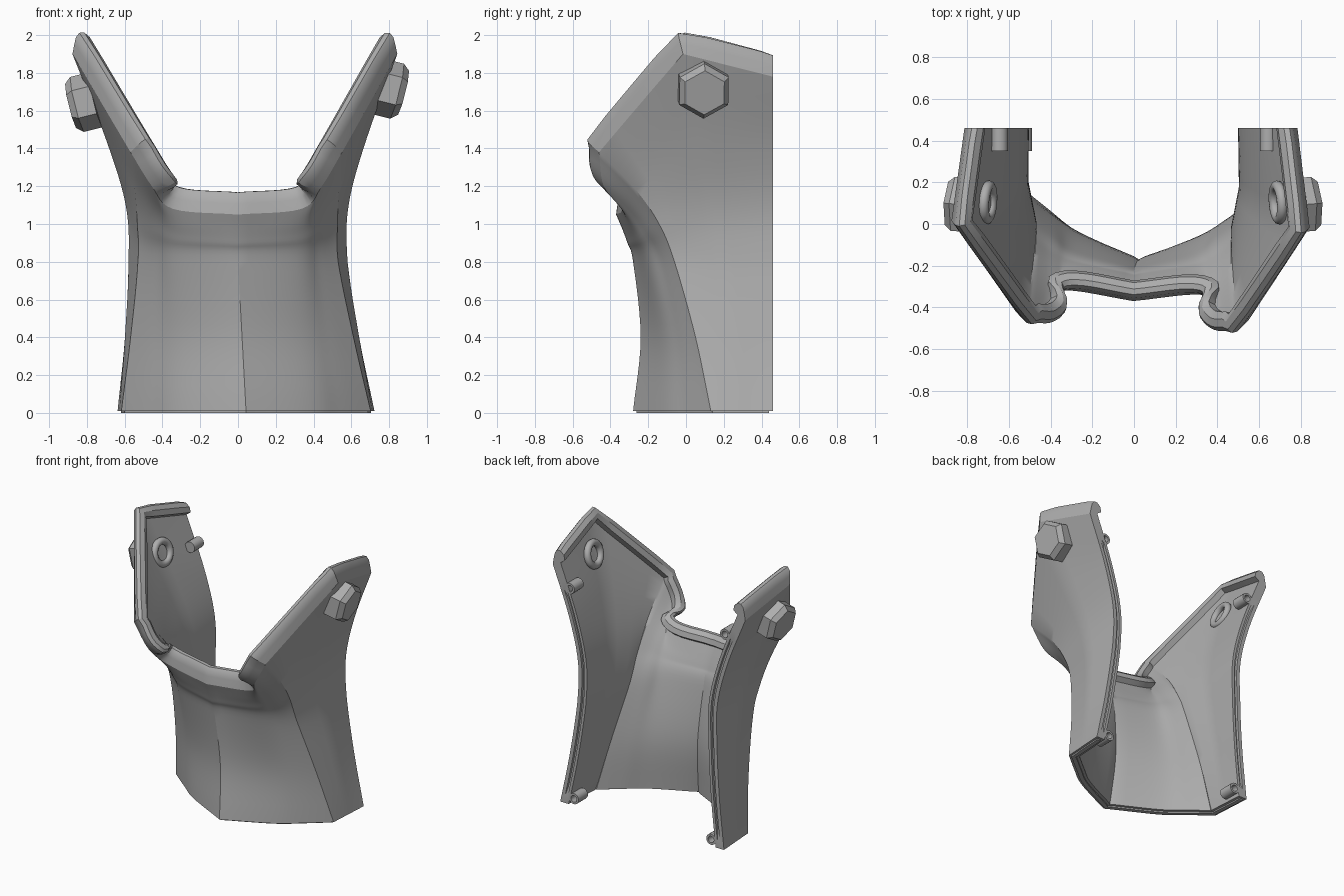
import bpy, bmesh, math
from mathutils import Vector

cube = bpy.data.objects.get("Cube")
if cube:
    bpy.data.objects.remove(cube, do_unlink=True)

grey = bpy.data.materials.new("plain_grey")
grey.use_nodes = True
GREY = (0.42, 0.42, 0.42, 1)
grey.diffuse_color = GREY
grey.node_tree.nodes["Principled BSDF"].inputs["Base Color"].default_value = GREY

BACK, BASE, THICK = 0.46, 0.01, 0.07


def finish(name, bm, angle=28):
    bmesh.ops.remove_doubles(bm, verts=bm.verts, dist=0.0005)
    bmesh.ops.recalc_face_normals(bm, faces=bm.faces)
    mesh = bpy.data.meshes.new(name)
    bm.to_mesh(mesh)
    bm.free()
    mesh.materials.append(grey)
    ob = bpy.data.objects.new(name, mesh)
    bpy.context.collection.objects.link(ob)
    bpy.ops.object.select_all(action='DESELECT')
    ob.select_set(True)
    bpy.context.view_layer.objects.active = ob
    bpy.ops.object.shade_smooth_by_angle(angle=math.radians(angle))
    return ob


def spline(pts, steps):
    """Smooth curve through the points."""
    ext = [pts[0] * 2 - pts[1]] + pts + [pts[-1] * 2 - pts[-2]]
    out = []
    for i in range(1, len(ext) - 2):
        a, b, c, d = ext[i - 1:i + 3]
        for k in range(steps):
            t = k / steps
            out.append(b + (c - a) * t / 2 + (a * 2 - b * 5 + c * 4 - d) * t * t / 2
                       + (b * 3 - a - c * 3 + d) * t ** 3 / 2)
    return out + [pts[-1].copy()]


# Outer wall ribs, bottom to rim: centre, front, corner, crease, side, back
RIBS = [
    [(0, -.28, BASE), (0, -.24, .4), (0, -.28, .8), (0, -.31, .9), (0, -.34, .98), (0, -.37, 1.05)],
    [(.34, -.11, BASE), (.31, -.12, .4), (.31, -.2, .8), (.31, -.25, .92), (.32, -.29, 1), (.34, -.33, 1.08)],
    [(.5, .01, BASE), (.46, -.03, .4), (.43, -.12, .8), (.43, -.2, .96), (.43, -.29, 1.08), (.45, -.42, 1.2)],
    [(.66, .14, BASE), (.59, .06, .4), (.53, -.05, .8), (.53, -.13, 1), (.54, -.25, 1.18), (.56, -.44, 1.38)],
    [(.67, .3, BASE), (.62, .26, .4), (.58, .2, .8), (.59, .15, 1.1), (.69, .08, 1.45), (.86, 0, 1.9)],
    [(.68, BACK, BASE), (.62, BACK, .4), (.58, BACK, .8), (.58, BACK, 1.1), (.66, BACK, 1.42), (.8, BACK, 1.78)],
]
ribs = [spline([Vector(p) for p in rib], 6) for rib in RIBS]
ROWS = len(ribs[0])


def skew(p):
    """Slight lean that makes the two sides differ."""
    shift = .043 * max(0, 1 - p.z / .8) - .015 * max(0, p.z - .8)
    return Vector((p.x + shift, p.y - .04 * p.x * (BACK - p.y), p.z))


# Wall rows across the half, then mirrored to the full width
grid = []
for r in range(ROWS):
    front = spline([rib[r] for rib in ribs[:4]], 6)
    side = [ribs[a][r].lerp(ribs[a + 1][r], k / 5) for a in (3, 4) for k in range(1, 6)]
    half = front + side
    mirror = [Vector((-p.x, p.y, p.z)) for p in reversed(half[1:])]
    grid.append([skew(p) for p in mirror + half])
COLS = len(grid[0])

# Rim section: (inward, upward) offsets from the wall's top edge
RIM = [(.03, .05), (.05, .08), (.075, .095), (.1, .085), (.118, .05), (.112, .01)]


def pin(p, c):
    if c in (0, COLS - 1):
        p.y = BACK
    return p


outer, rim, inner = [], [], []
for c in range(COLS):
    lo, hi = max(c - 1, 0), min(c + 1, COLS - 1)
    col_out, col_in = [], []
    for r in range(ROWS):
        across = (grid[r][hi] - grid[r][c]).normalized() + (grid[r][c] - grid[r][lo]).normalized()
        along = grid[min(r + 1, ROWS - 1)][c] - grid[max(r - 1, 0)][c]
        n = across.cross(along).normalized()
        p = grid[r][c]
        q = pin(p - n * THICK, c)
        if r == 0:
            q.z = BASE
        col_out.append(p)
        col_in.append(q)
    up = n.cross(across).normalized()
    outer.append(col_out)
    inner.append(col_in)
    rim.append([pin(p - n * a + up * b, c) for a, b in RIM])

# Shell: wall outside, rolled rim, wall inside
bm = bmesh.new()
loops = [[bm.verts.new(p) for p in outer[c] + rim[c] + inner[c][::-1]] for c in range(COLS)]
N = len(loops[0])
for a, b in zip(loops, loops[1:]):
    for i in range(N):
        j = (i + 1) % N
        bm.faces.new((a[i], b[i], b[j], a[j]))

# Back edges with a shallow groove, and the rim ends
for c in (0, COLS - 1):
    bm.faces.new([bm.verts.new(p) for p in [outer[c][-1]] + rim[c] + [inner[c][-1]]])
    strips = []
    for p, q in zip(outer[c], inner[c]):
        sink = Vector((0, -.02 if .1 < p.z < 1.55 else 0, 0))
        a, b = p.lerp(q, .4), p.lerp(q, .7)
        strips.append([p, a, a + sink, b + sink, b, q])
    for s, t in zip(strips, strips[1:]):
        for i in range(5):
            quad = [s[i], s[i + 1], t[i + 1], t[i]]
            if (quad[0] - quad[1]).length + (quad[2] - quad[3]).length > .001:
                bm.faces.new([bm.verts.new(p) for p in quad])
finish("neck_shell", bm)

# Thin tongue under the bottom edge
bm = bmesh.new()
drop = Vector((0, 0, -BASE))
sections = []
for c in range(COLS):
    a, b = outer[c][0].lerp(inner[c][0], .25), outer[c][0].lerp(inner[c][0], .7)
    a.y, b.y = min(a.y, .44), min(b.y, .44)
    sections.append([bm.verts.new(p) for p in (a, a + drop, b + drop, b)])
for s, t in zip(sections, sections[1:]):
    for i in range(4):
        bm.faces.new((s[i], t[i], t[(i + 1) % 4], s[(i + 1) % 4]))
bm.faces.new(sections[0])
bm.faces.new(sections[-1])
finish("bottom_tongue", bm)


def lathe(name, profile, sides, centre, axis, closed=False, angle=28):
    """Turn (radius, height) points about an axis."""
    axis = Vector(axis).normalized()
    v = (Vector((0, 0, 1)) - axis * axis.z).normalized()
    u = v.cross(axis)
    bm = bmesh.new()
    rings = []
    for k in range(sides):
        t = math.tau * k / sides
        out = v * math.cos(t) + u * math.sin(t)
        rings.append([bm.verts.new(Vector(centre) + out * r + axis * h) for r, h in profile])
    n = len(profile)
    for k in range(sides):
        a, b = rings[k], rings[(k + 1) % sides]
        for i in range(n if closed else n - 1):
            j = (i + 1) % n
            bm.faces.new((a[i], b[i], b[j], a[j]))
    if not closed:
        bm.faces.new([ring[0] for ring in rings])
        bm.faces.new([ring[-1] for ring in rings])
    return finish(name, bm, angle)


BOLT = [(.15, -.03), (.15, .07), (.12, .105)]
TUBE = [(.024, -.1), (.024, 0), (.04, 0), (.04, -.11), (.001, -.11), (.001, -.1)]
RING = [(.08 + .026 * math.cos(math.tau * k / 10), .026 * math.sin(math.tau * k / 10)) for k in range(10)]

for side, sx, bolt_z, bolt_x in (("left", 1, 1.72, .775), ("right", -1, 1.65, .785)):
    axis = Vector((sx, .08, -.25)).normalized()
    seat = Vector((sx * bolt_x, .09, bolt_z))
    # Hexagonal bolt outside, round collar behind it inside
    lathe(side + "_bolt", BOLT, 6, seat, axis, angle=15)
    lathe(side + "_inner_ring", RING, 28, seat - axis * .085 + Vector((0, .02, 0)), axis, True, 60)
    # Hollow locating pegs at the back edge
    lathe(side + "_upper_peg", TUBE, 18, (sx * .645, BACK, 1.63), (0, 1, 0), True)
    lathe(side + "_lower_peg", TUBE, 18, (sx * .57 + .04, BACK, .06), (0, 1, 0), True)
